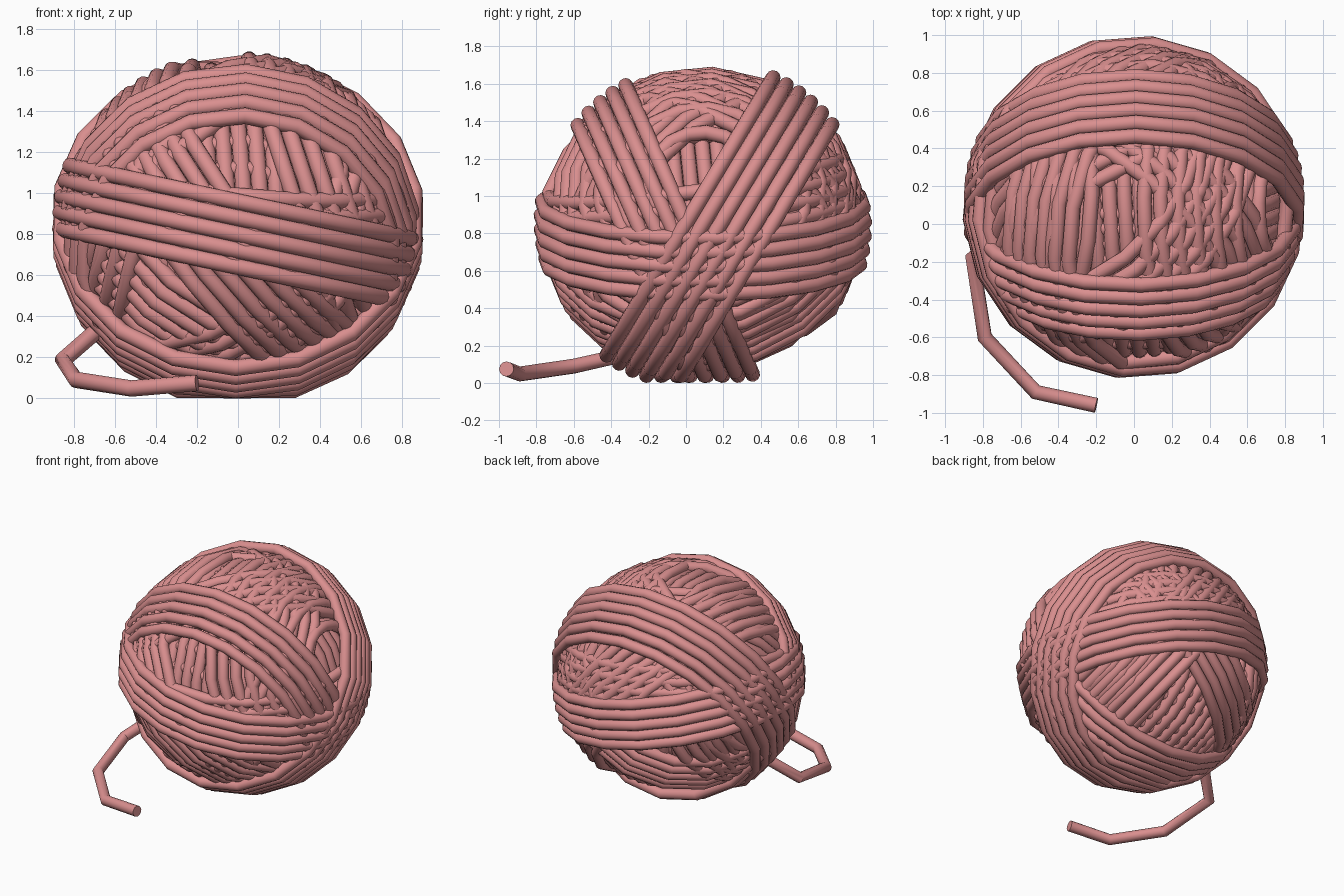
import bpy, math
from mathutils import Vector

if "Cube" in bpy.data.objects:
    bpy.data.objects.remove(bpy.data.objects["Cube"])

CENTER = Vector((0, 0.09, 0.85))
YARN_R = 0.040
SIDES = 18

pink = bpy.data.materials.new("dusty pink yarn")
pink.diffuse_color = (0.70, 0.275, 0.275, 1)
pink.use_nodes = True
pink.node_tree.nodes["Principled BSDF"].inputs["Base Color"].default_value = pink.diffuse_color


def yarn(name, paths, cyclic):
    """Round yarn tubes along the given point lists, joined in one mesh."""
    cu = bpy.data.curves.new(name, 'CURVE')
    cu.dimensions = '3D'
    cu.bevel_depth = YARN_R
    cu.bevel_resolution = 4
    cu.use_fill_caps = True
    for pts in paths:
        s = cu.splines.new('POLY')
        s.points.add(len(pts) - 1)
        for p, q in zip(s.points, pts):
            p.co = (*q, 1)
        s.use_cyclic_u = cyclic
    tmp = bpy.data.objects.new(name + "_path", cu)
    bpy.context.collection.objects.link(tmp)
    bpy.context.view_layer.update()
    dg = bpy.context.evaluated_depsgraph_get()
    me = bpy.data.meshes.new_from_object(tmp.evaluated_get(dg))
    bpy.data.objects.remove(tmp)
    me.materials.clear()
    me.materials.append(pink)
    ob = bpy.data.objects.new(name, me)
    bpy.context.collection.objects.link(ob)
    bpy.ops.object.select_all(action='DESELECT')
    ob.select_set(True)
    bpy.context.view_layer.objects.active = ob
    bpy.ops.object.shade_smooth_by_angle(angle=math.radians(40))


def band(name, normal, offset, count, radius, squash=0.97, spacing=0.08):
    """Parallel loops lying on a slightly flattened ball."""
    n = Vector(normal).normalized()
    u = n.orthogonal().normalized()
    v = n.cross(u)
    loops = []
    for i in range(count):
        d = offset + (i - (count - 1) / 2) * spacing
        r = math.sqrt(max(radius ** 2 - d ** 2, 0.01))
        pts = []
        for k in range(SIDES):
            a = 2 * math.pi * k / SIDES
            p = n * d + (u * math.cos(a) + v * math.sin(a)) * r
            p.z = max(p.z * squash, YARN_R - CENTER.z)
            pts.append(CENTER + p)
        loops.append(pts)
    yarn(name, loops, True)


# hidden core closing the gaps between strands
bpy.ops.mesh.primitive_uv_sphere_add(segments=24, ring_count=12, radius=0.74, location=CENTER)
core = bpy.context.object
core.name = "core"
core.scale.z = 0.96
core.data.materials.append(pink)

# inner windings
band("inner_winding_across", (0, 1, 0.1), 0, 18, 0.765)
band("inner_winding_over", (1, 0.05, 0.06), 0, 17, 0.785)

# middle windings in several directions
band("right_top_band", (0.95, 0, 0.30), 0.54, 7, 0.83)
band("left_top_band", (-0.95, 0.05, 0.25), 0.58, 5, 0.825)
band("lower_right_front_band", (-0.58, -0.67, 0.46), 0.07, 5, 0.825)
band("lower_left_front_band", (0.38, -0.75, 0.54), 0.0, 7, 0.815)
band("lower_right_back_band", (0.78, -0.19, 0.58), 0.0, 6, 0.84)
band("back_cross_band", (-0.6, 0.5, 0.62), 0.22, 5, 0.83)
band("back_level_band", (0.1, -0.15, 1), 0.10, 5, 0.835)

# outer windings
band("front_top_band", (0, 0.92, 0.40), -0.24, 5, 0.855, 0.99)
band("back_top_band", (0, 0.86, -0.51), 0.12, 6, 0.875, 0.99)
band("waist_band", (0.22, 0, 1), -0.05, 5, 0.87)

# loose end lying on the ground
yarn("loose_end", [[(-0.60, 0.06, 0.40), (-0.70, -0.05, 0.32), (-0.855, -0.18, 0.185),
                    (-0.79, -0.60, 0.09), (-0.52, -0.89, 0.048), (-0.20, -0.96, 0.075)]], False)
